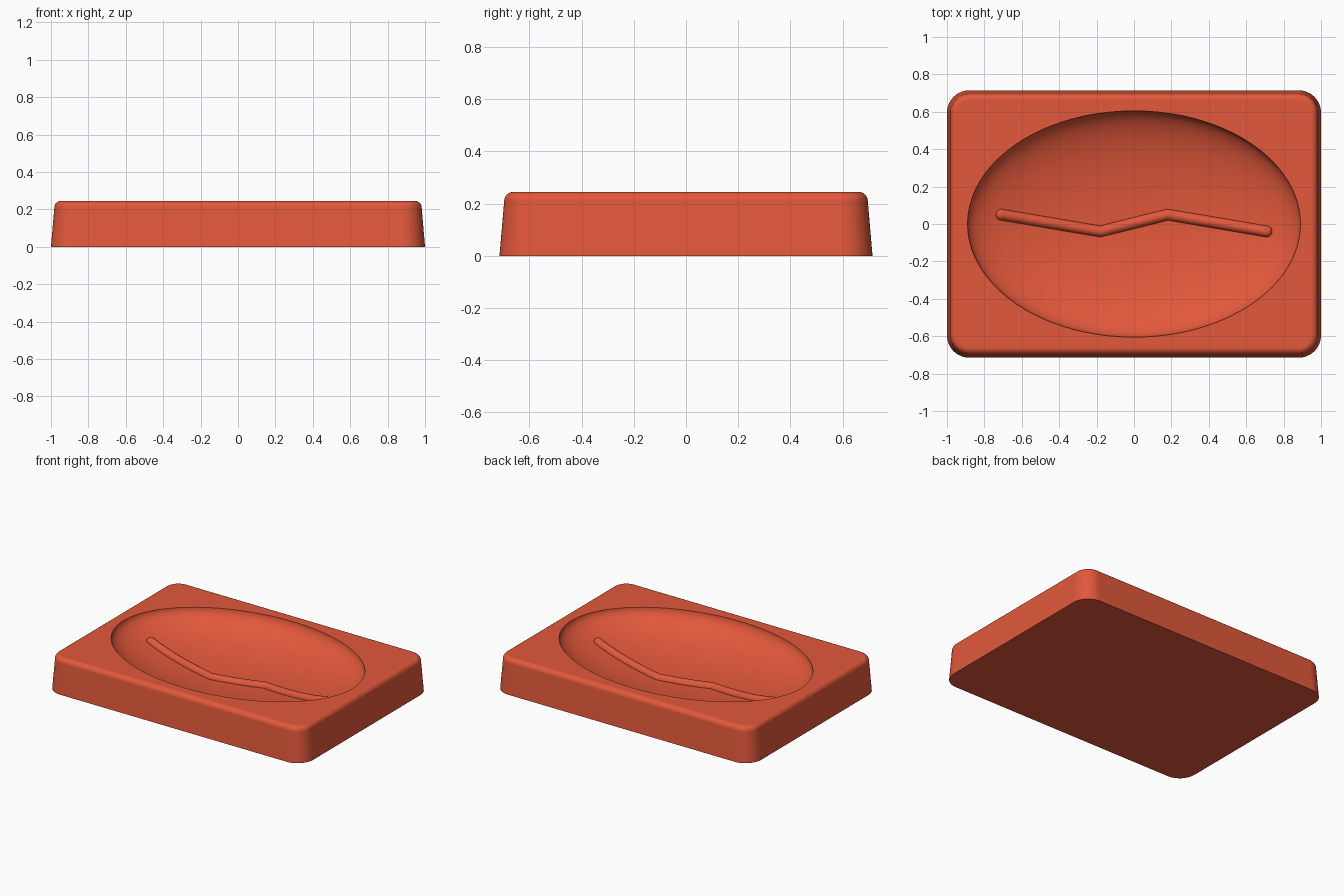
import bpy, bmesh, math
from mathutils import Vector

if "Cube" in bpy.data.objects:
    bpy.data.objects.remove(bpy.data.objects["Cube"], do_unlink=True)

HX, HY, H = 1.0, 0.715, 0.245        # half length, half width, height
BX, BY, DEPTH = 0.89, 0.605, 0.2     # bowl semi-axes and depth
CORNER, EDGE, TAPER = 0.12, 0.035, 0.018
RIB = 0.03                           # rib radius

clay = bpy.data.materials.new("terracotta_red")
clay.use_nodes = True
colour = (0.76, 0.098, 0.043, 1)
clay.diffuse_color = colour
clay.node_tree.nodes["Principled BSDF"].inputs["Base Color"].default_value = colour


def finish(bm, name):
    bmesh.ops.recalc_face_normals(bm, faces=bm.faces)
    mesh = bpy.data.meshes.new(name)
    bm.to_mesh(mesh)
    bm.free()
    mesh.materials.append(clay)
    obj = bpy.data.objects.new(name, mesh)
    bpy.context.collection.objects.link(obj)
    return obj


def activate(obj):
    bpy.ops.object.select_all(action='DESELECT')
    obj.select_set(True)
    bpy.context.view_layer.objects.active = obj


def rounded_rect(inset, z, steps=12):
    r = CORNER - inset
    pts = []
    for q, (sx, sy) in enumerate([(1, 1), (-1, 1), (-1, -1), (1, -1)]):
        for i in range(steps + 1):
            a = math.pi / 2 * (q + i / steps)
            pts.append((sx * (HX - CORNER) + r * math.cos(a),
                        sy * (HY - CORNER) + r * math.sin(a), z))
    return pts


# Tray block: tapered walls with a rounded upper edge
bm = bmesh.new()
levels = [(0, 0)]
for i in range(9):
    a = math.pi / 2 * i / 8
    levels.append((TAPER + EDGE * (1 - math.cos(a)), H - EDGE + EDGE * math.sin(a)))
loops = [[bm.verts.new(p) for p in rounded_rect(*lv)] for lv in levels]
for lo, hi in zip(loops, loops[1:]):
    for i in range(len(lo)):
        j = (i + 1) % len(lo)
        bm.faces.new((lo[i], lo[j], hi[j], hi[i]))
bm.faces.new(loops[0][::-1])
bm.faces.new(loops[-1])
tray = finish(bm, "tray")

# Oval bowl cut into the top
bm = bmesh.new()
bmesh.ops.create_uvsphere(bm, u_segments=128, v_segments=63, radius=1)
for v in bm.verts:
    v.co = (v.co.x * BX, v.co.y * BY, v.co.z * DEPTH + H)
cutter = finish(bm, "bowl_cutter")
cutter.hide_render = True
cut = tray.modifiers.new("bowl", 'BOOLEAN')
cut.operation, cut.solver, cut.object = 'DIFFERENCE', 'EXACT', cutter
activate(tray)
bpy.ops.object.modifier_apply(modifier=cut.name)
bpy.data.objects.remove(cutter, do_unlink=True)
bpy.ops.object.shade_smooth_by_angle(angle=math.radians(35))
weighted = tray.modifiers.new("flat_top_shading", 'WEIGHTED_NORMAL')
weighted.keep_sharp = True


# Zigzag rib lying on the bowl floor
def on_floor(x, y):
    return Vector((x, y, H - DEPTH * math.sqrt(1 - (x / BX) ** 2 - (y / BY) ** 2)))


bends = [Vector(p) for p in [(-0.71, 0.05), (-0.18, -0.04), (0.18, 0.05), (0.71, -0.04)]]
path = [on_floor(*bends[0])]
for a, b in zip(bends, bends[1:]):
    path += [on_floor(*a.lerp(b, i / 14)) for i in range(1, 15)]

curve = bpy.data.curves.new("rib", 'CURVE')
curve.dimensions = '3D'
curve.bevel_depth, curve.bevel_resolution = RIB, 6
curve.use_fill_caps = True
spline = curve.splines.new('POLY')
spline.points.add(len(path) - 1)
for pt, co in zip(spline.points, path):
    pt.co = (*co, 1)
curve.materials.append(clay)
rib = bpy.data.objects.new("rib", curve)
bpy.context.collection.objects.link(rib)
activate(rib)
bpy.ops.object.convert(target='MESH')
bpy.ops.object.shade_smooth_by_angle(angle=math.radians(35))

# Rounded rib ends
for name, co in (("rib_end_right", path[0]), ("rib_end_left", path[-1])):
    bm = bmesh.new()
    bmesh.ops.create_uvsphere(bm, u_segments=24, v_segments=12, radius=RIB)
    end = finish(bm, name)
    end.location = co
    activate(end)
    bpy.ops.object.shade_smooth_by_angle(angle=math.radians(35))
